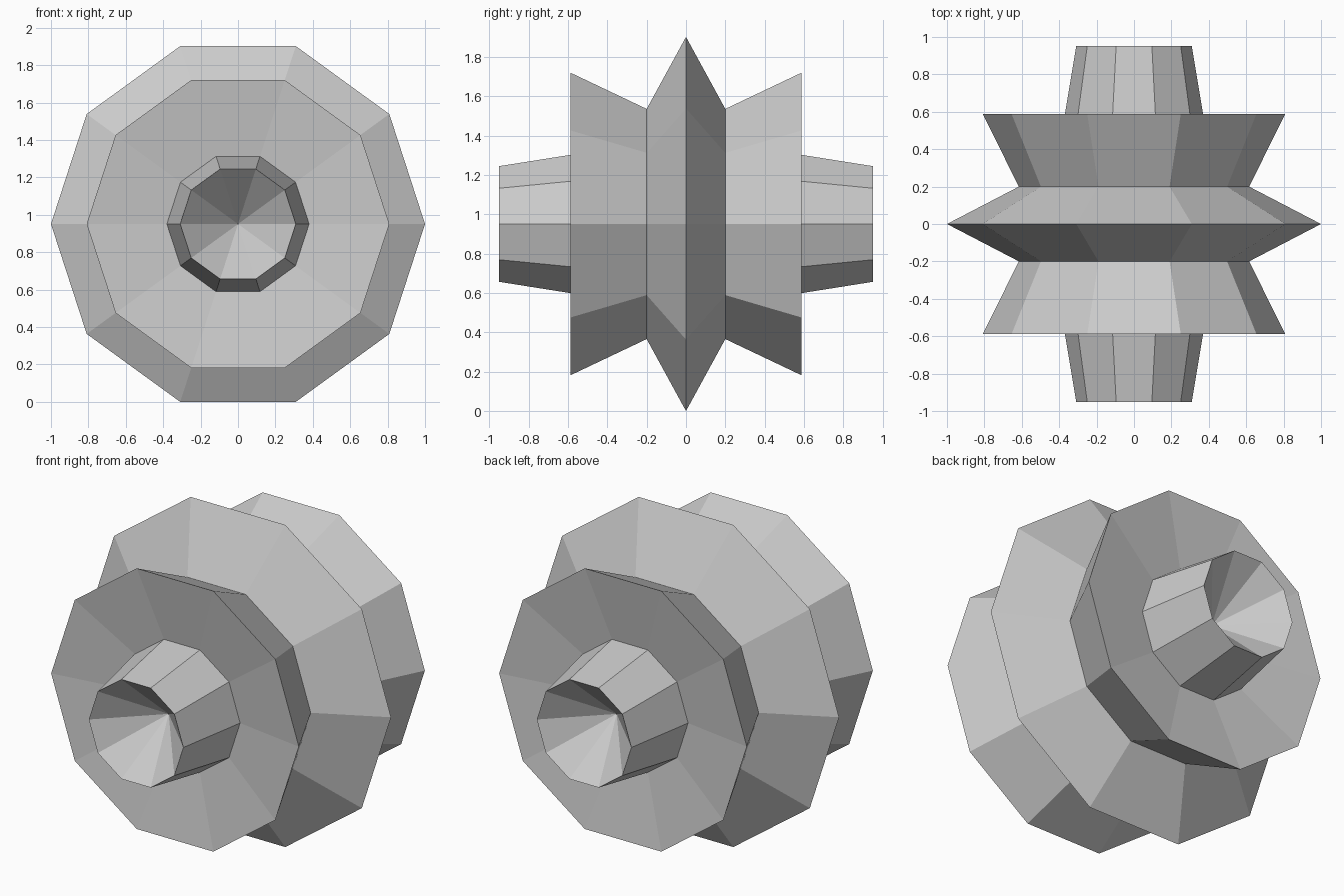
import bpy, bmesh, math

if "Cube" in bpy.data.objects:
    bpy.data.objects.remove(bpy.data.objects["Cube"])

SIDES = 10      # segments around the axis
STEPS = 10      # latitude steps from pole to pole
PINCH = 0.647   # every second ring is pulled toward the centre
CENTRE_Z = math.cos(math.pi / SIDES)

bm = bmesh.new()


def ring_point(lat, scale, k):
    a = 2 * math.pi * k / SIDES
    r = scale * math.cos(lat)
    return (r * math.cos(a), scale * math.sin(lat), CENTRE_Z + r * math.sin(a))


# Rings of a low-poly ball along y, alternating full and pinched
rings = []
for i in range(1, STEPS):
    lat = math.pi * (i / STEPS - 0.5)
    scale = PINCH if i % 2 == 0 else 1.0
    if STEPS // 2 % 2 == 0:
        scale = PINCH + 1.0 - scale
    rings.append([bm.verts.new(ring_point(lat, scale, k)) for k in range(SIDES)])

# Bands between the rings
for a, b in zip(rings, rings[1:]):
    for k in range(SIDES):
        n = (k + 1) % SIDES
        bm.faces.new((a[k], a[n], b[n], b[k]))

# Sunken conical ends
for ring, side in ((rings[0], -1), (rings[-1], 1)):
    tip = bm.verts.new((0, side * PINCH, CENTRE_Z))
    for k in range(SIDES):
        bm.faces.new((ring[k], ring[(k + 1) % SIDES], tip))

bmesh.ops.recalc_face_normals(bm, faces=bm.faces)

mesh = bpy.data.meshes.new("ridged_ball")
bm.to_mesh(mesh)
bm.free()
obj = bpy.data.objects.new("ridged_ball", mesh)
bpy.context.collection.objects.link(obj)
